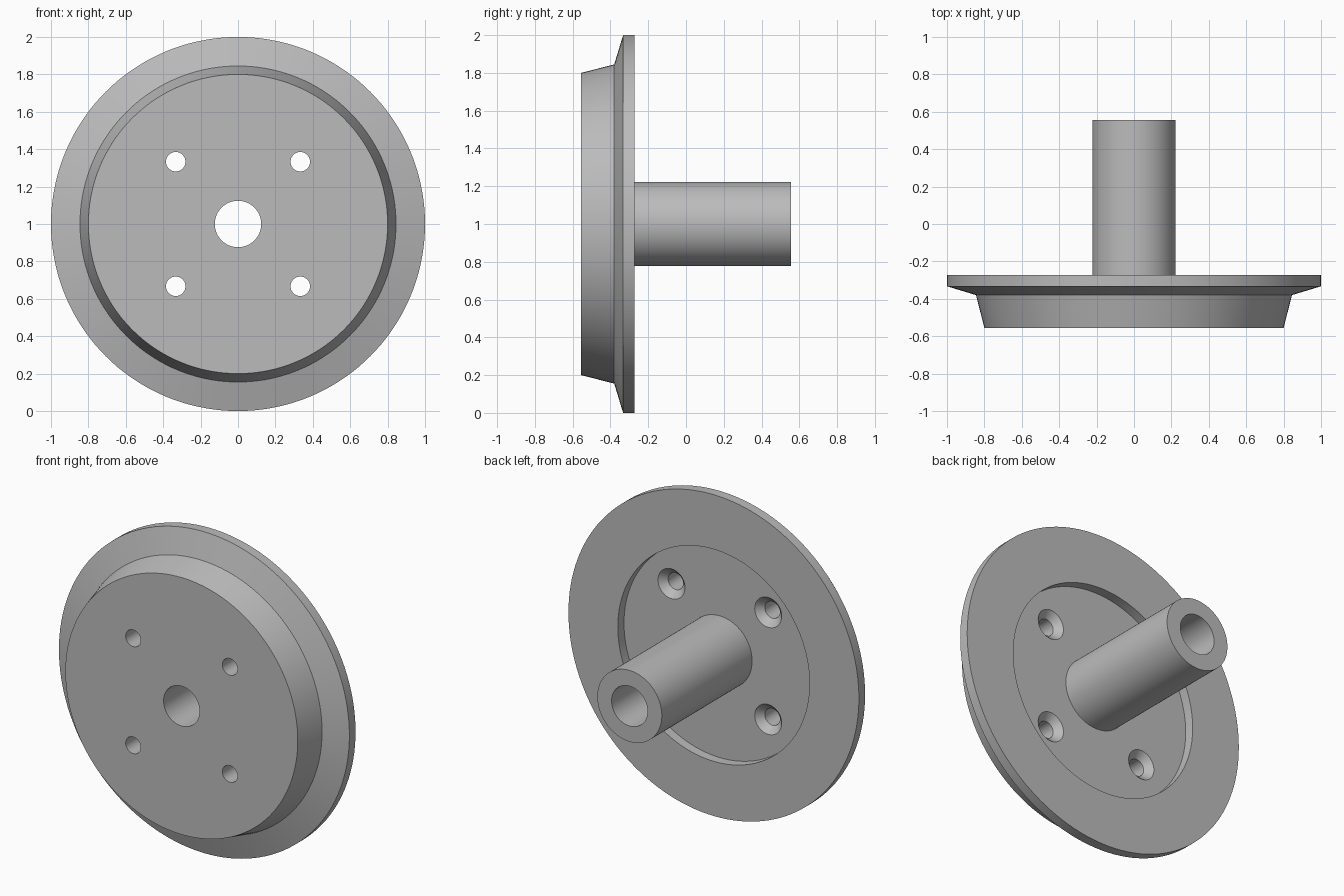
import bpy, bmesh, math
from mathutils import Vector

if "Cube" in bpy.data.objects:
    bpy.data.objects.remove(bpy.data.objects["Cube"])

# Single plain grey metal
metal = bpy.data.materials.new("grey_metal")
metal.use_nodes = True
grey = (0.5, 0.5, 0.5, 1)
metal.diffuse_color = grey
metal.node_tree.nodes["Principled BSDF"].inputs["Base Color"].default_value = grey


def lathe(bm, profile, x, z, steps):
    """Revolve a closed (radius, y) profile around a y-parallel axis at x, z."""
    verts = [bm.verts.new((x + r, y, z)) for r, y in profile]
    edges = [bm.edges.new((v, verts[(i + 1) % len(verts)])) for i, v in enumerate(verts)]
    bmesh.ops.spin(bm, geom=verts + edges, cent=Vector((x, 0, z)), axis=(0, 1, 0),
                   angle=math.tau, steps=steps, use_merge=False)


def finish(name, bm):
    bmesh.ops.remove_doubles(bm, verts=bm.verts, dist=1e-5)
    # Drop the collapsed profile edges lying on an axis
    bmesh.ops.delete(bm, geom=[e for e in bm.edges if not e.link_faces], context='EDGES')
    bmesh.ops.recalc_face_normals(bm, faces=bm.faces)
    mesh = bpy.data.meshes.new(name)
    bm.to_mesh(mesh)
    bm.free()
    mesh.materials.append(metal)
    obj = bpy.data.objects.new(name, mesh)
    bpy.context.collection.objects.link(obj)
    return obj


FRONT, RECESS, BACK, END = -0.555, -0.333, -0.272, 0.555
BORE, SHAFT = 0.124, 0.222

# Flanged wheel, recessed back and hollow shaft turned as one piece
bm = bmesh.new()
lathe(bm, [(BORE, FRONT), (0.8, FRONT), (0.845, -0.38), (1, -0.333), (1, BACK),
           (0.66, BACK), (0.66, RECESS), (SHAFT, RECESS), (SHAFT, END), (BORE, END)],
      0, 1, 144)
wheel = finish("flanged_wheel_with_shaft", bm)

# Four countersunk screw holes
HOLE, SINK, OFFSET = 0.052, 0.093, 0.333
bm = bmesh.new()
for sx in (-1, 1):
    for sz in (-1, 1):
        lathe(bm, [(0, -0.7), (HOLE, -0.7), (HOLE, RECESS - SINK + HOLE),
                   (SINK + 0.03, RECESS + 0.03), (0, RECESS + 0.03)],
              sx * OFFSET, 1 + sz * OFFSET, 48)
cutter = finish("screw_hole_cutter", bm)
cutter.hide_render = True

cut = wheel.modifiers.new("screw_holes", 'BOOLEAN')
cut.operation = 'DIFFERENCE'
cut.solver = 'EXACT'
cut.object = cutter
bpy.ops.object.select_all(action='DESELECT')
bpy.context.view_layer.objects.active = wheel
wheel.select_set(True)
bpy.ops.object.modifier_apply(modifier=cut.name)
bpy.data.objects.remove(cutter)

# Round surfaces smooth, rims crisp
bpy.ops.object.shade_smooth_by_angle(angle=math.radians(30))
